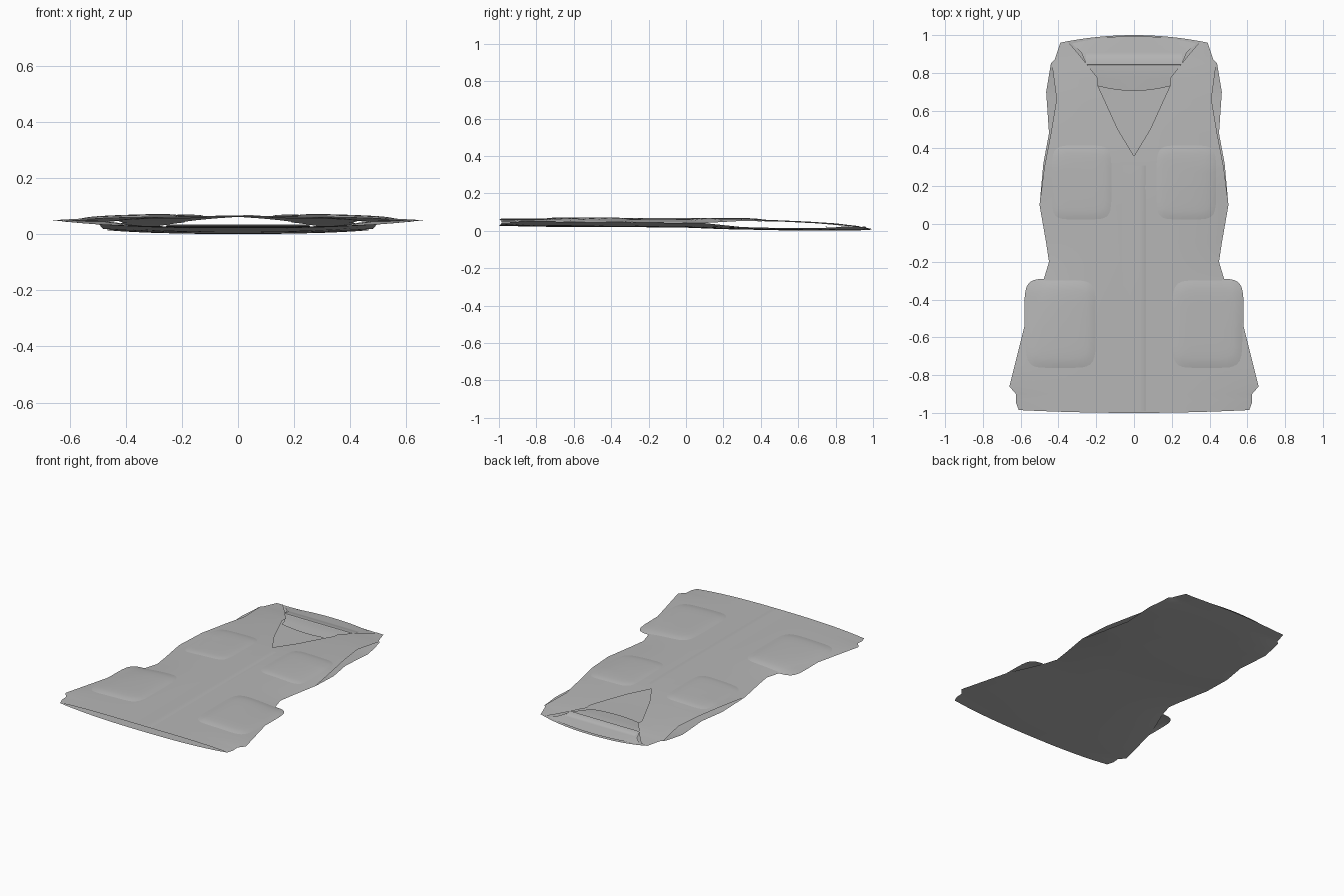
import bpy, bmesh

if "Cube" in bpy.data.objects:
    bpy.data.objects.remove(bpy.data.objects["Cube"])

# Profiles along the body length: (y, value)
SIDE = [(-1, .61), (-.96, .625), (-.90, .625), (-.86, .66), (-.52, .575), (-.30, .48), (-.2, .45),
        (-.1, .465), (.1, .5)]
BACK_X = SIDE + [(.32, .48), (.48, .45), (.7, .465), (.85, .44), (.87, .42), (.96, .39)]
FRONT_X = SIDE + [(.3, .475), (.48, .44), (.66, .41), (.85, .435), (.87, .42), (.96, .39)]
NECK_X = [(.36, .0), (.5, .085), (.73, .19), (.77, .19), (.89, .285), (.96, .345)]
BACK_Z = [(-1, .027), (-.8, .022), (-.3, .02), (0, .017), (.2, .009), (.5, .003), (.8, .001), (1, .005)]
BACK_EDGE_Z = [(-1, .044), (-.86, .05), (-.3, .045), (.1, .041), (.3, .02), (.5, .015), (.7, .014),
               (.8, .019), (.86, .025), (.96, .02)]
FRONT_Z = [(-1, .064), (-.3, .066), (.2, .065), (.36, .062), (.65, .05), (.8, .041), (.96, .024)]
FRONT_EDGE_Z = [(-1, .046), (-.86, .05), (-.3, .046), (.1, .042), (.3, .053), (.5, .05), (.7, .04),
                (.86, .026), (.96, .021)]
ROWS = sorted({p[0] for p in BACK_X + FRONT_X + NECK_X} | {-.94, -.75, -.65, -.4, 0, .2, .4, .6, .8, .92})

fabric = bpy.data.materials.new("grey_fabric")
fabric.diffuse_color = (.47, .47, .47, 1)
fabric.use_nodes = True
fabric.node_tree.nodes["Principled BSDF"].inputs["Base Color"].default_value = fabric.diffuse_color


def lerp(table, y):
    if y <= table[0][0]:
        return table[0][1]
    for (a, p), (b, q) in zip(table, table[1:]):
        if y <= b:
            return p + (q - p) * (y - a) / (b - a)
    return table[-1][1]


def front_z(x, y):
    u = min(abs(x) / lerp(FRONT_X, y), 1)
    c, e = lerp(FRONT_Z, y), lerp(FRONT_EDGE_Z, y)
    return c + (e - c) * u ** 3


def back_z(x, y):
    u = min(abs(x) / lerp(BACK_X, y), 1)
    c, e = lerp(BACK_Z, y), lerp(BACK_EDGE_Z, y)
    return c + (e - c) * u ** 3


def sheet(name, rows):
    """Skin a grid of points into one smooth surface."""
    bm = bmesh.new()
    grid = [[bm.verts.new(p) for p in r] for r in rows]
    for r, s in zip(grid, grid[1:]):
        for i in range(len(r) - 1):
            bm.faces.new((r[i], r[i + 1], s[i + 1], s[i]))
    bmesh.ops.remove_doubles(bm, verts=bm.verts, dist=1e-5)
    me = bpy.data.meshes.new(name)
    bm.to_mesh(me)
    bm.free()
    me.materials.append(fabric)
    ob = bpy.data.objects.new(name, me)
    bpy.context.collection.objects.link(ob)
    bpy.ops.object.select_all(action='DESELECT')
    ob.select_set(True)
    bpy.context.view_layer.objects.active = ob
    bpy.ops.object.shade_smooth_by_angle(angle=.6)
    return ob


# Back panel, with a curved neck edge and hem
rows = []
for y in ROWS:
    w = lerp(BACK_X, y)
    row = []
    for i in range(25):
        u = -1 + i / 12
        lift = .04 * max(0, (y - .7) / .26) * (1 - u * u)
        hem = .015 * u ** 2 if y < -.93 else 0
        row.append((u * w, y + lift + hem, back_z(u * w, y)))
    rows.append(row[::-1])
sheet("back_panel", rows)

# Two front panels meeting at the closure and parting into the V neck
for side, label in ((1, "right"), (-1, "left")):
    rows = []
    for y in ROWS:
        a, b = lerp(NECK_X, y), lerp(FRONT_X, y)
        row = []
        for i in range(17):
            x = a + (b - a) * i / 16
            hem = .015 * (x / b) ** 2 if y < -.93 else 0
            row.append((side * x, y + hem, front_z(x, y)))
        rows.append(row[::side])
    sheet("front_panel_" + label, rows)

# Overlapping closure strip
rows = []
for y in [-.99 + 1.3 * i / 14 for i in range(15)]:
    rows.append([(x, y, front_z(x, y) + h) for x, h in
                 ((-.06, .0005), (-.02, .001), (.03, .002), (.055, .002), (.06, 0))])
sheet("closure_strip", rows)


# Puffed patch pockets: square grid pressed into a rounded outline
def pocket(name, side, cx, cy, hx, hy, height):
    n, rows = 16, []
    for j in range(n + 1):
        row = []
        for i in range(n + 1):
            u, v = -1 + 2 * i / n, -1 + 2 * j / n
            m = max(abs(u), abs(v))
            norm = (abs(u) ** 6 + abs(v) ** 6) ** (1 / 6)
            k = m / norm if norm else 1
            x, y = cx + hx * u * k, cy + hy * v * k
            puff = height * (1 - m ** 6) - (.002 if m == 1 else 0)
            row.append((side * x, y, front_z(x, y) + puff))
        rows.append(row[::side])
    sheet(name, rows)


for side, label in ((1, "right"), (-1, "left")):
    pocket("chest_pocket_" + label, side, .277, .22, .165, .205, .006)
    pocket("hip_pocket_" + label, side, .388, -.53, .192, .24, .009)

# Inner neck facing, visible through the neck opening
rows = []
for y, w, z in ((.705, .19, .022), (.77, .2, .026), (.84, .25, .03), (.91, .28, .023), (.955, .33, .013)):
    rows.append([(w * u / 6, y + .025 * (u / 6) ** 2 * (y < .73) + .04 * (1 - (u / 6) ** 2) * (y > .95),
                  z) for u in range(-6, 7)])
sheet("neck_facing", rows)

# Hanger tape across the back of the neck
rows = [[(x, y, z) for x in (-.255, -.245, 0, .245, .255)]
        for y, z in ((.84, .031), (.845, .034), (.885, .030), (.89, .027), (.91, .025))]
sheet("neck_tape", rows)
